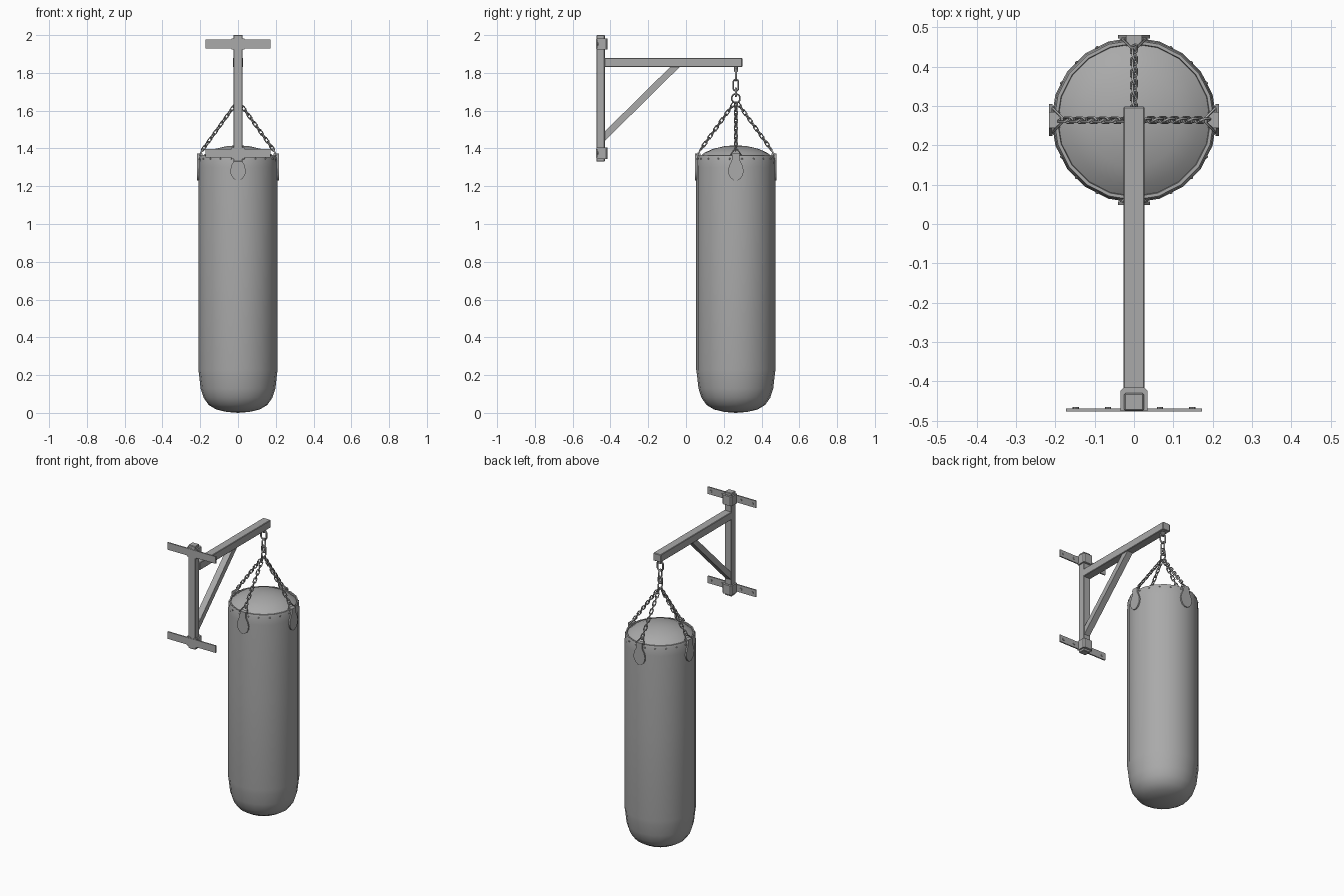
import bpy, bmesh, math
from mathutils import Vector, Matrix

if "Cube" in bpy.data.objects:
    bpy.data.objects.remove(bpy.data.objects["Cube"], do_unlink=True)

BAG_Y = 0.264
RADIUS = 0.21
SIDES = 20

grey = bpy.data.materials.new("plain grey")
grey.use_nodes = True
grey.diffuse_color = (0.4, 0.4, 0.4, 1)
grey.node_tree.nodes["Principled BSDF"].inputs["Base Color"].default_value = (0.4, 0.4, 0.4, 1)


def smooth(ob, angle=35):
    bpy.ops.object.select_all(action="DESELECT")
    ob.select_set(True)
    bpy.context.view_layer.objects.active = ob
    bpy.ops.object.shade_smooth_by_angle(angle=math.radians(angle))


def finish(bm, name, angle=35):
    bmesh.ops.recalc_face_normals(bm, faces=bm.faces)
    mesh = bpy.data.meshes.new(name)
    bm.to_mesh(mesh)
    bm.free()
    mesh.materials.append(grey)
    ob = bpy.data.objects.new(name, mesh)
    bpy.context.collection.objects.link(ob)
    smooth(ob, angle)
    return ob


def box(name, low, high, bevel=0.003):
    low, high = Vector(low), Vector(high)
    bm = bmesh.new()
    bmesh.ops.create_cube(bm, size=1, matrix=Matrix.Translation((low + high) / 2)
                          @ Matrix.Diagonal((*(high - low), 1)))
    if bevel:
        bmesh.ops.bevel(bm, geom=bm.edges[:], offset=bevel, segments=1, affect="EDGES")
    return finish(bm, name)


def prism(name, outline, axis, depth):
    """Flat outline of 3D points pushed along an axis."""
    bm = bmesh.new()
    face = bm.faces.new([bm.verts.new(p) for p in outline])
    new = bmesh.ops.extrude_face_region(bm, geom=[face])["geom"]
    bmesh.ops.translate(bm, verts=[v for v in new if isinstance(v, bmesh.types.BMVert)],
                        vec=Vector(axis) * depth)
    return finish(bm, name)


def lathe(name, profile, centre_y, angle=50):
    """Closed or open profile of (radius, height) spun around the bag axis."""
    bm = bmesh.new()
    verts = [bm.verts.new((r, 0, z)) for r, z in profile]
    edges = [bm.edges.new(pair) for pair in zip(verts, verts[1:])]
    bmesh.ops.spin(bm, geom=verts + edges, cent=(0, 0, 0), axis=(0, 0, 1),
                   angle=math.tau, steps=SIDES)
    bmesh.ops.remove_doubles(bm, verts=bm.verts[:], dist=0.0005)
    bmesh.ops.translate(bm, verts=bm.verts[:], vec=(0, centre_y, 0))
    return finish(bm, name, angle)


def wires(name, loops, thickness):
    """Closed wire loops as one mesh."""
    curve = bpy.data.curves.new(name, "CURVE")
    curve.dimensions = "3D"
    curve.bevel_depth = thickness
    curve.bevel_resolution = 1
    for loop in loops:
        spline = curve.splines.new("POLY")
        spline.points.add(len(loop) - 1)
        for point, co in zip(spline.points, loop):
            point.co = (*co, 1)
        spline.use_cyclic_u = True
    curve.materials.append(grey)
    ob = bpy.data.objects.new(name, curve)
    bpy.context.collection.objects.link(ob)
    bpy.ops.object.select_all(action="DESELECT")
    ob.select_set(True)
    bpy.context.view_layer.objects.active = ob
    bpy.ops.object.convert(target="MESH")
    smooth(bpy.context.object, 60)


def link(centre, along, side, half_length, half_width):
    """Rounded oblong loop."""
    loop = []
    for i in range(12):
        a = math.tau * (i + 0.5) / 12
        straight = math.copysign(half_length - half_width, math.cos(a))
        loop.append(centre + along * (straight + half_width * math.cos(a))
                    + side * half_width * math.sin(a))
    return loop


def chain(name, start, end, count, half_width, thickness):
    start, end = Vector(start), Vector(end)
    along = (end - start).normalized()
    side = along.cross(Vector((0.3, 0.9, 0.1))).normalized()
    # alternate links lie at right angles to each other
    sides = (side + along.cross(side), side - along.cross(side))
    pitch = (end - start).length / count
    loops = [link(start + along * pitch * (i + 0.5), along, sides[i % 2].normalized(),
                  pitch / 2 + thickness * 1.4, half_width) for i in range(count)]
    wires(name, loops, thickness)


# wall bracket: post, boom and diagonal brace
box("wall_post", (-0.025, -0.474, 1.33), (0.025, -0.43, 2.0))
box("boom", (-0.027, -0.432, 1.83), (0.027, 0.298, 1.88))
prism("brace", [(-0.02, -0.435, 1.435), (-0.02, -0.435, 1.485),
                (-0.02, -0.08, 1.835), (-0.02, -0.03, 1.835)], (1, 0, 0), 0.04)

# wall plates with clamps around the post and mounting bolts
for place, z in (("lower", 1.375), ("upper", 1.953)):
    box(place + "_wall_plate", (-0.173, -0.477, z - 0.023), (0.173, -0.469, z + 0.023), 0)
    prism(place + "_clamp", [(-0.034, -0.475, z - 0.03), (0.034, -0.475, z - 0.03),
                             (0.034, -0.424, z - 0.03), (0.026, -0.416, z - 0.03),
                             (-0.026, -0.416, z - 0.03), (-0.034, -0.424, z - 0.03)],
          (0, 0, 1), 0.06)
    for x in (-0.148, -0.066, 0.066, 0.148):
        bm = bmesh.new()
        bmesh.ops.create_cone(bm, cap_ends=True, segments=8, radius1=0.008, radius2=0.008,
                              depth=0.005, matrix=Matrix.Translation((x, -0.467, z))
                              @ Matrix.Rotation(math.pi / 2, 4, "X"))
        finish(bm, place + "_bolt")

# bag body, top rim and domed lid
lathe("bag_body", [(0, 0), (0.06, 0.005), (0.115, 0.018), (0.155, 0.042), (0.182, 0.08),
                   (0.198, 0.13), (0.206, 0.2), (RADIUS, 0.23), (RADIUS, 0.8),
                   (RADIUS, 1.3), (0.207, 1.35), (0.203, 1.363), (0.195, 1.363),
                   (0.192, 1.35)], BAG_Y)
lathe("bag_lid", [(0.197, 1.353), (0.165, 1.378), (0.12, 1.398), (0.06, 1.412),
                  (0, 1.417)], BAG_Y)

# rivets below the rim
bm = bmesh.new()
for i in range(SIDES):
    a = math.tau * (i + 0.5) / SIDES
    pos = (0.206 * math.cos(a), BAG_Y + 0.206 * math.sin(a), 1.345)
    bmesh.ops.create_icosphere(bm, subdivisions=1, radius=0.005, matrix=Matrix.Translation(pos))
finish(bm, "rim_rivets")

# hanger: eye bolt, hook links and central ring
axis = Vector((0, BAG_Y, 0))
up, across, forward = Vector((0, 0, 1)), Vector((1, 0, 0)), Vector((0, 1, 0))
box("eye_bolt", (-0.012, BAG_Y - 0.01, 1.805), (0.012, BAG_Y + 0.01, 1.835))
wires("hook_links", [link(axis + up * 1.79, up, across, 0.032, 0.02),
                     link(axis + up * 1.735, up, forward, 0.03, 0.014),
                     link(axis + up * 1.698, up, across, 0.022, 0.013)], 0.005)
wires("centre_ring", [link(axis + up * 1.665, up, forward, 0.024, 0.022)], 0.005)

# four chains, each with a triangle ring, strap and stitched petal
petal_half = [(0.02, 1.372), (0.022, 1.335), (0.034, 1.312), (0.041, 1.285), (0.038, 1.262),
              (0.026, 1.242), (0.009, 1.23)]
petal = petal_half + [(-w, z) for w, z in reversed(petal_half)]
for n, name in enumerate(("left", "back", "right", "front")):
    turn = Matrix.Rotation(n * math.pi / 2, 3, "Z")

    def at(r, w, z):
        return axis + turn @ Vector((r, w, z))

    chain(name + "_chain", at(0.008, 0, 1.642), at(0.188, 0, 1.392), 12, 0.0085, 0.0032)
    wires(name + "_triangle_ring", [[at(0.206, -0.03, 1.365), at(0.206, 0.03, 1.365),
                                     at(0.183, 0.006, 1.397), at(0.183, -0.006, 1.397)]], 0.004)
    outward = turn @ Vector((1, 0, 0))
    prism(name + "_petal", [at(0.207, w, z) for w, z in petal], outward, 0.009)
    prism(name + "_strap", [at(0.188, w, z) for w, z in ((-0.02, 1.35), (0.02, 1.35),
                                                       (0.02, 1.372), (-0.02, 1.372))],
          outward, 0.024)
